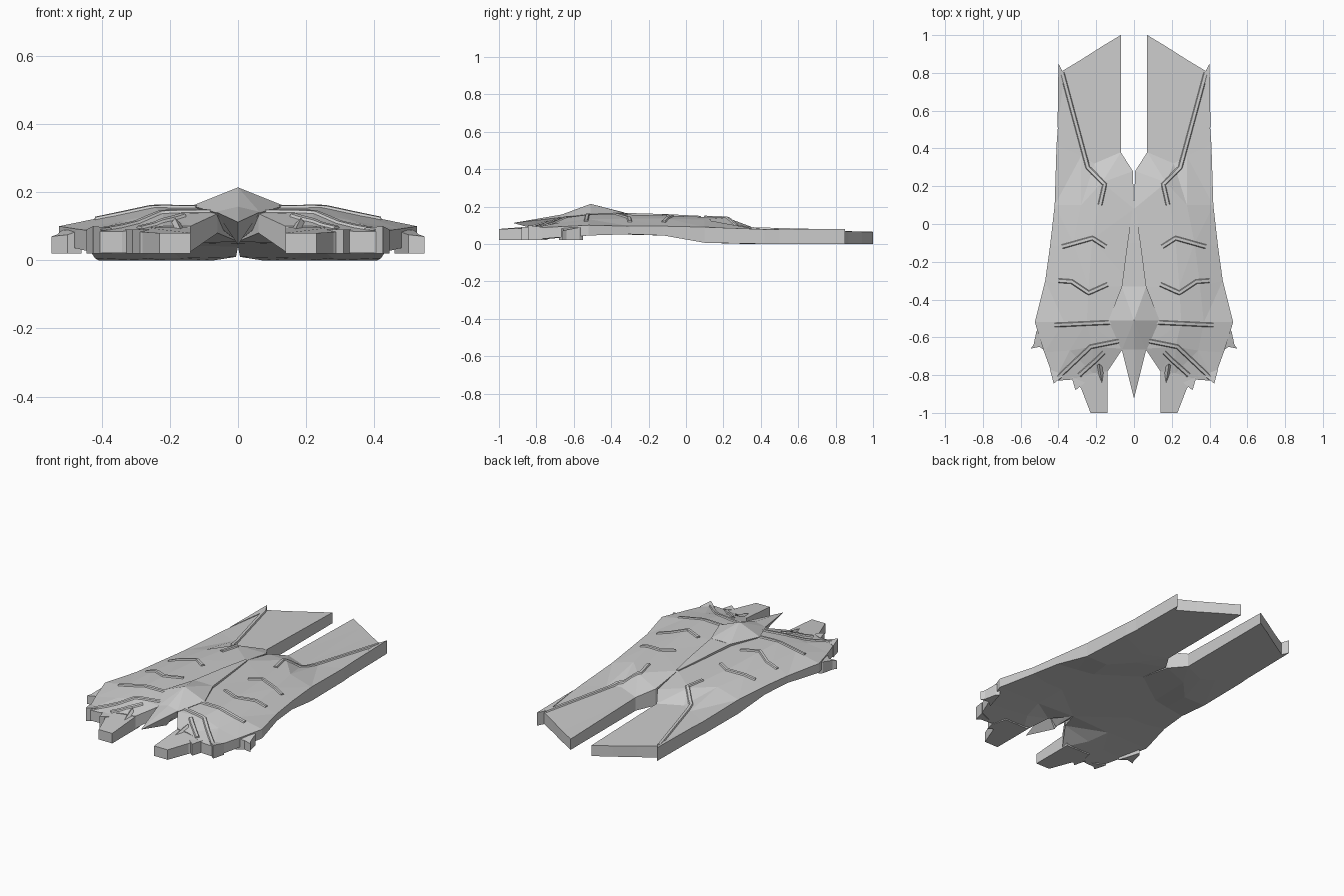
import bpy, bmesh
from mathutils import Vector
from mathutils.bvhtree import BVHTree

if "Cube" in bpy.data.objects:
    bpy.data.objects.remove(bpy.data.objects["Cube"])


def finish(name, bm, mirror=True):
    bmesh.ops.recalc_face_normals(bm, faces=bm.faces[:])
    me = bpy.data.meshes.new(name)
    bm.to_mesh(me)
    bm.free()
    ob = bpy.data.objects.new(name, me)
    bpy.context.collection.objects.link(ob)
    if mirror:
        ob.modifiers.new("Mirror", 'MIRROR')
    return ob


def prism(name, outline, z0, tops):
    """Vertical prism with one top height per corner."""
    bm = bmesh.new()
    lo = [bm.verts.new((x, y, z0)) for x, y in outline]
    hi = [bm.verts.new((x, y, z)) for (x, y), z in zip(outline, tops)]
    bm.faces.new(lo)
    bm.faces.new(hi)
    n = len(outline)
    for i in range(n):
        j = (i + 1) % n
        bm.faces.new((lo[i], lo[j], hi[j], hi[i]))
    return finish(name, bm)


def hull_of(name, points, mirror=False):
    """Convex solid around the given points."""
    bm = bmesh.new()
    for p in points:
        bm.verts.new(p)
    bmesh.ops.convex_hull(bm, input=bm.verts[:])
    return finish(name, bm, mirror)


# Half hull: rows from tail prong to front, inner edge to outer edge
rows = [
    [(.07, 1, .065), (.17, .94, .065), (.28, .87, .067), (.38, .81, .07)],
    [(.07, .38, .08), (.21, .32, .083), (.28, .36, .082), (.41, .42, .078)],
    [(.006, .28, .11), (.17, .22, .14), (.28, .1, .13), (.42, .1, .09)],
    [(0, .08, .145), (.22, -.08, .15), (.32, -.1, .135), (.445, -.12, .095)],
    [(0, -.33, .152), (.24, -.33, .157), (.35, -.33, .135), (.47, -.3, .095)],
    [(0, -.52, .152), (.25, -.52, .157), (.37, -.52, .132), (.525, -.52, .1)],
    [(.06, -.66, .137), (.22, -.65, .14), (.34, -.67, .115), (.475, -.68, .092)],
    [(.14, -.78, .1), (.22, -.79, .1), (.34, -.825, .085), (.42, -.83, .085)],
]
# Belly height at the inner and outer edge of each row
floor = [(0, 0), (0, 0), (.01, .006), (.04, .045), (.05, .052), (.055, .045), (.08, .035), (.025, .022)]

bm = bmesh.new()
top = [[bm.verts.new(p) for p in r] for r in rows]
bot = [[bm.verts.new((p[0], p[1], f[0] if k == 0 else f[1])) for k, p in enumerate(r)]
       for r, f in zip(rows, floor)]
for i in range(len(rows) - 1):
    for g in (top, bot):
        for k in range(3):
            bm.faces.new((g[i][k], g[i][k + 1], g[i + 1][k + 1], g[i + 1][k]))
    bm.faces.new((top[i][3], top[i + 1][3], bot[i + 1][3], bot[i][3]))
    if max(rows[i][0][0], rows[i + 1][0][0]) > 0:
        bm.faces.new((top[i][0], top[i + 1][0], bot[i + 1][0], bot[i][0]))
for i in (0, -1):
    for k in range(3):
        bm.faces.new((top[i][k], top[i][k + 1], bot[i][k + 1], bot[i][k]))
bmesh.ops.triangulate(bm, faces=bm.faces[:])
bm.normal_update()
surface = BVHTree.FromBMesh(bm)
finish("hull", bm)


def rib(name, path, width=.028, height=.007):
    """Raised strip with sloped sides, laid along the top of the hull."""
    pts = []
    for a, b in zip(path, path[1:]):
        a, b = Vector(a), Vector(b)
        pts += [a.lerp(b, t / 8) for t in range(8)]
    pts.append(Vector(path[-1]))
    bm = bmesh.new()
    rings = []
    for i, p in enumerate(pts):
        d = (pts[min(i + 1, len(pts) - 1)] - pts[max(i - 1, 0)]).normalized()
        side = Vector((-d.y, d.x)) * width / 2
        ring = []
        for s, lift in ((1, -.004), (.55, height), (-.55, height), (-1, -.004)):
            q = p + side * s
            hit = surface.ray_cast(Vector((q.x, q.y, 1)), Vector((0, 0, -1)))[0]
            z = hit.z if hit and hit.z > .055 else rings[-1][0].co.z + .004
            ring.append(bm.verts.new((q.x, q.y, z + lift)))
        rings.append(ring)
    for a, b in zip(rings, rings[1:]):
        for k in range(4):
            j = (k + 1) % 4
            bm.faces.new((a[k], a[j], b[j], b[k]))
    bm.faces.new(rings[0])
    bm.faces.new(rings[-1])
    finish(name, bm)


# Armour ribs across the back
rib("tail_rib", [(.18, .1), (.155, .21), (.245, .3), (.38, .8)])
rib("rear_rib", [(.15, -.12), (.22, -.075), (.38, -.12)])
rib("middle_rib", [(.14, -.32), (.24, -.365), (.33, -.305), (.4, -.3)])
rib("shoulder_rib", [(.1, -.52), (.42, -.535)])
rib("front_rib", [(.08, -.62), (.23, -.65), (.41, -.82)])
rib("claw_rib", [(.16, -.68), (.2, -.72), (.29, -.8)])

# Front claws, side tabs and fin tips
prism("claw", [(.14, -.74), (.3, -.74), (.32, -.83), (.28, -.87), (.23, -1), (.14, -1)],
      .02, [.1, .1, .085, .083, .08, .08])
prism("side_tab", [(.5, -.55), (.517, -.57), (.532, -.64), (.547, -.66), (.5, -.65), (.46, -.68)],
      .02, [.09, .088, .075, .07, .075, .09])
prism("tail_fin", [(.405, .5), (.4, .85), (.37, .79)], 0, [.078, .08, .075])
prism("front_fin", [(.445, -.77), (.425, -.845), (.37, -.8)], .02, [.09, .1, .095])
prism("claw_fin", [(.33, -.81), (.31, -.88), (.26, -.84)], .02, [.09, .09, .09])
hull_of("claw_spike", [(.15, -.77, .09), (.21, -.76, .09), (.185, -.74, .125),
                       (.165, -.87, .083)], True)

# Central spine, faceted head and pointed nose
hull_of("spine", [(s * x, y, z) for s in (1, -1) for x, y, z in
                  [(.008, .08, .15), (.008, .08, .12), (.035, -.1, .159),
                   (.065, -.33, .166), (.065, -.33, .12)]])
hull_of("head", [(0, -.33, .168), (0, -.51, .214), (0, -.67, .155), (0, -.5, .06),
                 (0, -.67, .055)] +
        [(s * x, y, z) for s in (1, -1) for x, y, z in
         [(.065, -.33, .166), (.135, -.51, .16), (.065, -.67, .14), (.06, -.34, .1)]])
hull_of("nose", [(0, -.66, .158), (0, -.925, .112), (0, -.68, .045),
                 (.065, -.665, .142), (-.065, -.665, .142)])
